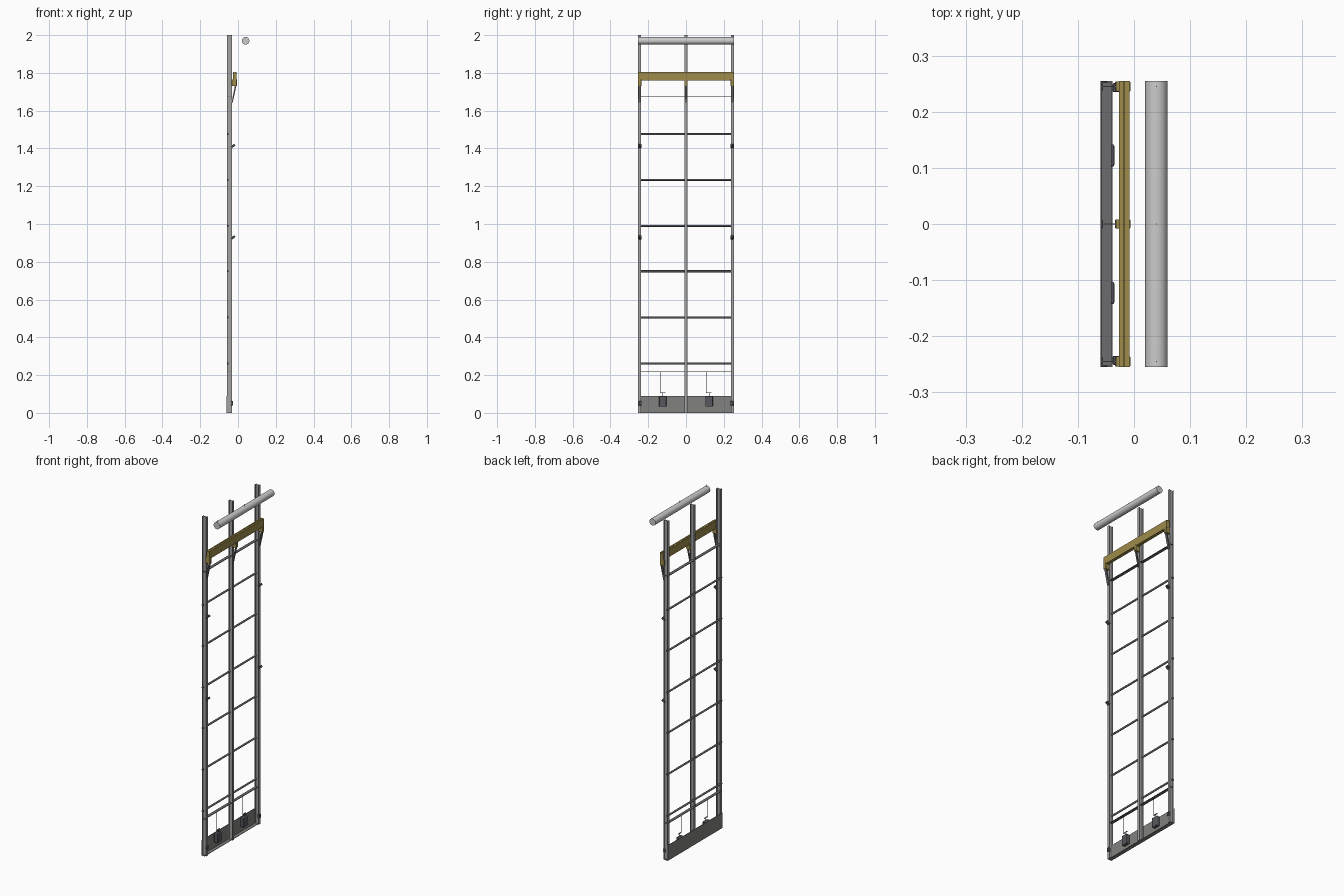
import bpy, bmesh, math
from mathutils import Vector

if "Cube" in bpy.data.objects:
    bpy.data.objects.remove(bpy.data.objects["Cube"])


def material(name, rgb):
    m = bpy.data.materials.new(name)
    m.diffuse_color = (*rgb, 1)
    m.use_nodes = True
    m.node_tree.nodes["Principled BSDF"].inputs["Base Color"].default_value = m.diffuse_color
    return m


TAN = material("tan", (0.34, 0.26, 0.07))
DARK = material("dark", (0.09, 0.095, 0.11))
STEEL = material("steel", (0.36, 0.37, 0.36))
PLATE = material("plate_grey", (0.22, 0.225, 0.21))
RUNG = material("rung_grey", (0.15, 0.15, 0.16))


def finish(name, bm, mat=None, bevel=0):
    bmesh.ops.recalc_face_normals(bm, faces=bm.faces)
    me = bpy.data.meshes.new(name)
    bm.to_mesh(me)
    bm.free()
    ob = bpy.data.objects.new(name, me)
    bpy.context.collection.objects.link(ob)
    if mat:
        me.materials.append(mat)
    if bevel:
        b = ob.modifiers.new("bevel", 'BEVEL')
        b.width, b.segments = bevel, 3
    return ob


def box(name, x, y, z, mat=None, bevel=0):
    bm = bmesh.new()
    bmesh.ops.create_cube(bm, size=1)
    for v in bm.verts:
        v.co = [r[0] if c < 0 else r[1] for c, r in zip(v.co, (x, y, z))]
    return finish(name, bm, mat, bevel)


def extrude(name, pts, vec, mat=None):
    bm = bmesh.new()
    f = bm.faces.new([bm.verts.new(p) for p in pts])
    r = bmesh.ops.extrude_face_region(bm, geom=[f])
    bmesh.ops.translate(bm, vec=vec, verts=[g for g in r["geom"] if isinstance(g, bmesh.types.BMVert)])
    return finish(name, bm, mat)


def rod(name, a, b, r, mat=None, sides=12):
    a, b = Vector(a), Vector(b)
    bm = bmesh.new()
    bmesh.ops.create_cone(bm, cap_ends=True, segments=sides, radius1=r, radius2=r, depth=(b - a).length)
    ob = finish(name, bm, mat)
    ob.location = (a + b) / 2
    ob.rotation_euler = (b - a).to_track_quat('Z', 'Y').to_euler()
    for p in ob.data.polygons:
        p.use_smooth = len(p.vertices) == 4
    return ob


POSTS = (-0.245, 0, 0.245)

# I-section upright posts
x0, x1, w, t = -0.057, -0.031, 0.008, 0.002
half = [(x0, w), (x0 + t, w), (x0 + t, t / 2), (x1 - t, t / 2), (x1 - t, w), (x1, w)]
profile = half + [(x, -y) for x, y in reversed(half)]
for y in POSTS:
    extrude("upright_post", [(px, py + y, 0) for px, py in profile], (0, 0, 2), STEEL)

# horizontal rungs and flat tie strips
for z in (0.262, 0.506, 0.75, 0.99, 1.234, 1.476):
    rod("rung", (-0.054, -0.254, z), (-0.054, 0.254, z), 0.0055, RUNG)
for z in (0.217, 1.674):
    box("tie_strip", (-0.058, -0.04), (-0.252, 0.252), (z - 0.0015, z + 0.0015), RUNG)

# L-shaped kick plate
kick = [(-0.06, 0), (-0.038, 0), (-0.038, 0.003), (-0.057, 0.003), (-0.057, 0.09), (-0.06, 0.09)]
extrude("kick_plate", [(x, -0.255, z) for x, z in kick], (0, 0.51, 0), PLATE)

# tan header beam with a groove along its top
beam = [(-0.027, 1.76), (-0.008, 1.76), (-0.008, 1.805), (-0.017, 1.805),
        (-0.017, 1.8), (-0.019, 1.8), (-0.019, 1.805), (-0.027, 1.805)]
extrude("header_beam", [(x, -0.255, z) for x, z in beam], (0, 0.51, 0), TAN)

# beam brackets with slanted braces
for y in POSTS:
    bw = 0.008 if y == 0 else 0.009
    box("beam_bracket", (-0.034, -0.006), (y - bw, y + bw), (1.73, 1.765), TAN, 0.002)
    h = 0.004 if y == 0 else 0.006
    brace = [(-0.016, 1.735), (-0.008, 1.735), (-0.028, 1.642), (-0.034, 1.642)]
    extrude("bracket_brace", [(x, y - h, z) for x, z in brace], (0, 2 * h, 0), RUNG)

# small tilted clips on the outer posts
for y in (-0.243, 0.243):
    for z in (0.05, 0.93, 1.414):
        upper = z > 0.1
        ob = box("post_clip", (-0.012, 0.01), (-0.008, 0.008), (-0.006, 0.006), DARK, 0.002)
        ob.location = (-0.025 if upper else -0.032, y, z)
        ob.rotation_euler.y = -math.radians(35) if upper else math.pi / 2

# hanging weights with hook and cord
for y in (-0.123, 0.122):
    box("weight_box", (-0.057, -0.035), (y - 0.02, y + 0.02), (0.033, 0.09), DARK, 0.004)
    rod("weight_stem", (-0.044, y, 0.088), (-0.044, y, 0.107), 0.0015, DARK)
    box("weight_hook", (-0.046, -0.042), (y - 0.015, y + 0.014), (0.105, 0.109), DARK)
    rod("weight_cord", (-0.044, y - 0.014, 0.107), (-0.044, y - 0.014, 0.217), 0.0014, DARK, 8)

# overhead roller tube with hanging wires
rod("overhead_tube", (0.04, -0.255, 1.97), (0.04, 0.255, 1.97), 0.02, sides=32)
for y in POSTS:
    rod("tube_wire", (0.04, y, 1.98), (0.04, y, 2), 0.001, sides=8)
